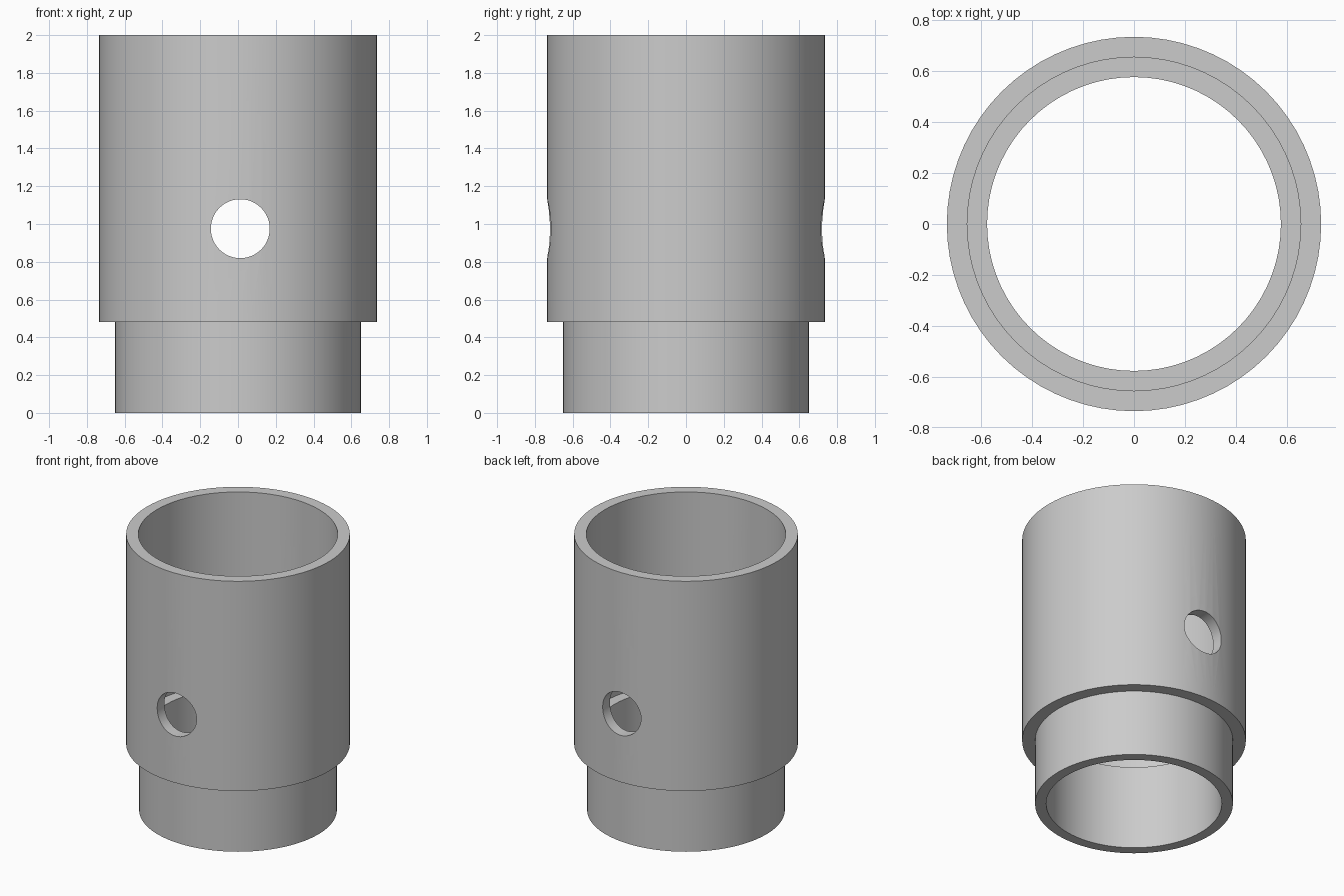
import bpy
import bmesh
import math

cube = bpy.data.objects.get("Cube")
if cube:
    bpy.data.objects.remove(cube, do_unlink=True)

# Single plain grey
grey = bpy.data.materials.new("plain grey")
colour = (0.6, 0.6, 0.6, 1.0)
grey.diffuse_color = colour
grey.use_nodes = True
grey.node_tree.nodes["Principled BSDF"].inputs["Base Color"].default_value = colour

SEGMENTS = 72
OUTER, BORE, SPIGOT, SPIGOT_BORE = 0.735, 0.655, 0.65, 0.577
SHOULDER, LEDGE, TOP = 0.48, 0.61, 2.0


def revolve(name, profile):
    """Turn a closed (radius, height) profile around the z axis."""
    bm = bmesh.new()
    verts = [bm.verts.new((r, 0, z)) for r, z in profile]
    edges = [bm.edges.new((a, b)) for a, b in zip(verts, verts[1:] + verts[:1])]
    bmesh.ops.spin(bm, geom=verts + edges, cent=(0, 0, 0), axis=(0, 0, 1),
                   angle=math.tau, steps=SEGMENTS)
    bmesh.ops.remove_doubles(bm, verts=bm.verts, dist=0.0001)
    bmesh.ops.recalc_face_normals(bm, faces=bm.faces)
    mesh = bpy.data.meshes.new(name)
    bm.to_mesh(mesh)
    bm.free()
    mesh.materials.append(grey)
    obj = bpy.data.objects.new(name, mesh)
    bpy.context.collection.objects.link(obj)
    return obj


# Stepped sleeve: wide socket above, narrower spigot below, ledge inside
sleeve = revolve("stepped_sleeve", [
    (SPIGOT_BORE, 0), (SPIGOT, 0), (SPIGOT, SHOULDER), (OUTER, SHOULDER),
    (OUTER, TOP), (BORE, TOP), (BORE, LEDGE), (SPIGOT_BORE, LEDGE)])

# Round pin hole through the front and back walls
bpy.ops.mesh.primitive_cylinder_add(vertices=48, radius=0.156, depth=2,
                                    location=(0.012, 0, 0.975),
                                    rotation=(math.pi / 2, 0, 0))
cutter = bpy.context.object
cutter.name = "pin_hole_cutter"
cutter.data.materials.append(grey)
cutter.hide_render = True

bpy.ops.object.select_all(action="DESELECT")
sleeve.select_set(True)
bpy.context.view_layer.objects.active = sleeve
cut = sleeve.modifiers.new("pin_hole", "BOOLEAN")
cut.operation = "DIFFERENCE"
cut.solver = "EXACT"
cut.object = cutter
bpy.ops.object.modifier_apply(modifier=cut.name)
bpy.data.objects.remove(cutter, do_unlink=True)

# Smooth walls with crisp rims
bpy.ops.object.shade_smooth_by_angle(angle=math.radians(30))
